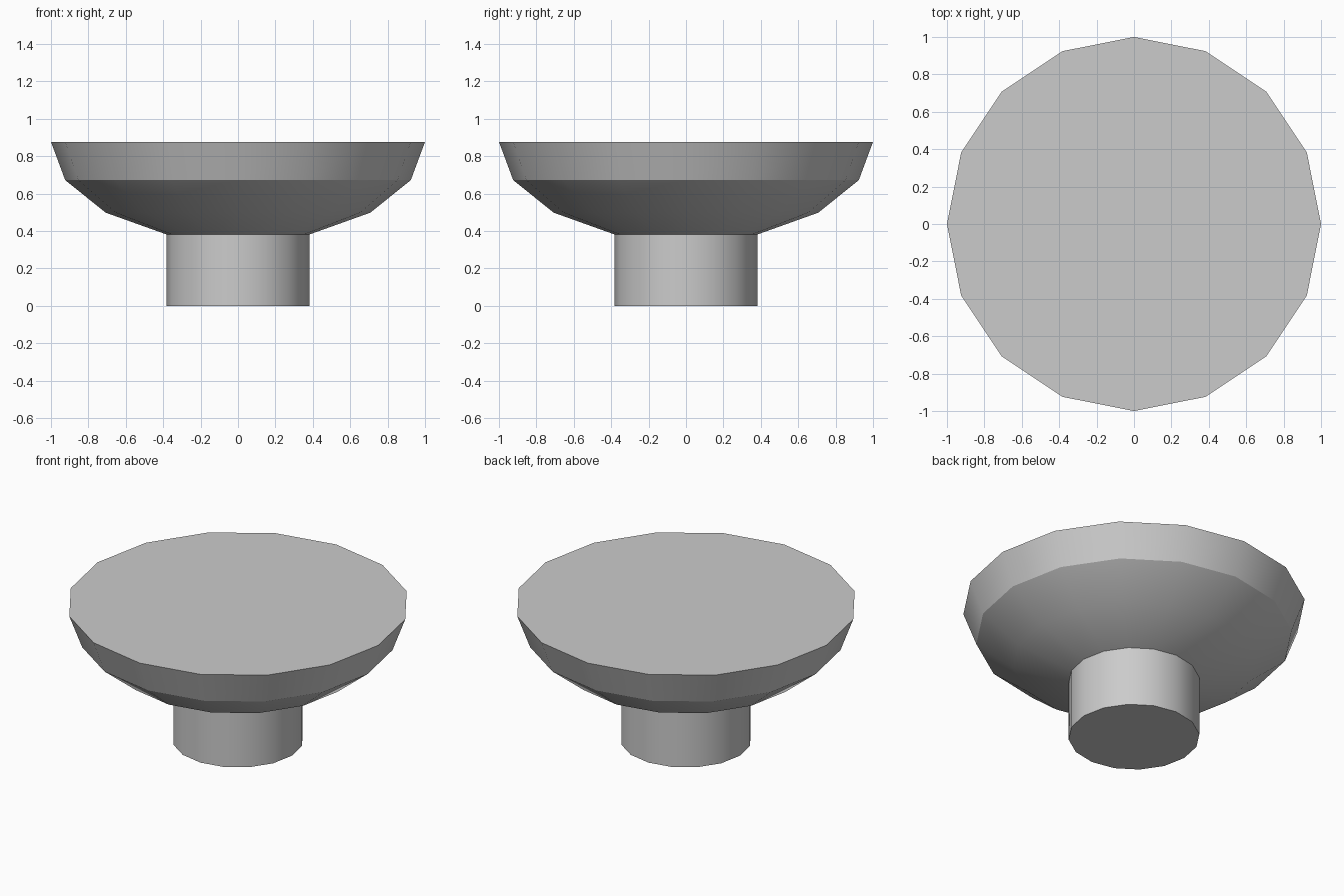
import bpy, bmesh
from math import sin, cos, pi, radians

if "Cube" in bpy.data.objects:
    bpy.data.objects.remove(bpy.data.objects["Cube"])

SIDES = 16
TOP_Z = 0.877    # height of the flat face
SQUASH = 0.536   # vertical flattening of the half-dome

# Profile: straight stem, then a flattened half-dome up to the rim
dome = [(sin(i * pi / 8), TOP_Z - SQUASH * cos(i * pi / 8)) for i in range(1, 5)]
profile = [(dome[0][0], 0.0)] + dome

# Revolve the profile into rings
bm = bmesh.new()
rings = [[bm.verts.new((r * cos(2 * pi * k / SIDES), r * sin(2 * pi * k / SIDES), z))
          for k in range(SIDES)] for r, z in profile]
for low, high in zip(rings, rings[1:]):
    for k in range(SIDES):
        n = (k + 1) % SIDES
        bm.faces.new((low[k], low[n], high[n], high[k]))

# Flat base and flat top
bm.faces.new(rings[0][::-1])
bm.faces.new(rings[-1])

mesh = bpy.data.meshes.new("knob")
bm.to_mesh(mesh)
bm.free()
knob = bpy.data.objects.new("knob", mesh)
bpy.context.collection.objects.link(knob)

# Smooth shading with sharp rim, shoulder and stem edges
bpy.context.view_layer.objects.active = knob
knob.select_set(True)
bpy.ops.object.shade_smooth_by_angle(angle=radians(30))
